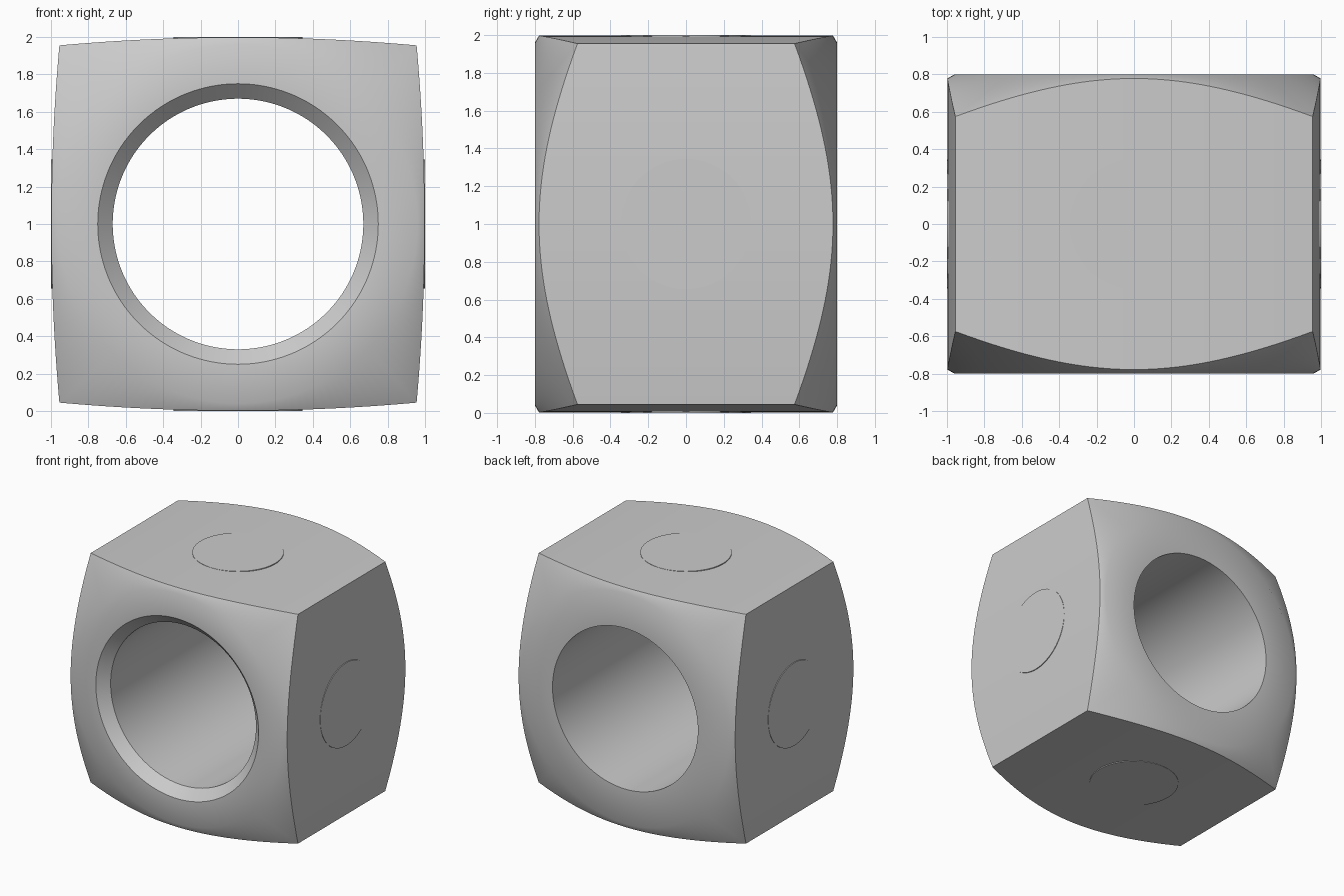
import bpy, bmesh, math
from mathutils import Matrix, Vector

if "Cube" in bpy.data.objects:
    bpy.data.objects.remove(bpy.data.objects["Cube"], do_unlink=True)

grey = bpy.data.materials.new("plain_grey")
grey.use_nodes = True
COLOUR = (0.6, 0.6, 0.6, 1)
grey.diffuse_color = COLOUR
grey.node_tree.nodes["Principled BSDF"].inputs["Base Color"].default_value = COLOUR

CENTRE_Z = 1.0
SEGMENTS = 160               # divisible by 8, so the corners fall on a segment
HALF_DEPTH = 0.80
APEX, CORNER = 0.998, 0.955  # bowed side: middle and corner distance
FLAT_R = 0.96                # where the turned 30 degree chamfer starts
BORE_R, MOUTH_R = 0.67, 0.75

SAG = APEX - CORNER
ARC_R = (CORNER ** 2 + SAG ** 2) / (2 * SAG)
ARC_D = ARC_R - APEX


def finish(bm, name, angle):
    bmesh.ops.recalc_face_normals(bm, faces=bm.faces[:])
    mesh = bpy.data.meshes.new(name)
    bm.to_mesh(mesh)
    bm.free()
    mesh.materials.append(grey)
    obj = bpy.data.objects.new(name, mesh)
    bpy.context.collection.objects.link(obj)
    bpy.ops.object.select_all(action="DESELECT")
    obj.select_set(True)
    bpy.context.view_layer.objects.active = obj
    bpy.ops.object.shade_smooth_by_angle(angle=math.radians(angle))
    return obj


def outline_radius(a):
    """Distance to the bowed square outline in direction a."""
    phi = (a + math.pi / 4) % (math.pi / 2) - math.pi / 4
    return -ARC_D * math.cos(phi) + math.sqrt(ARC_R ** 2 - (ARC_D * math.sin(phi)) ** 2)


# Body: closed loops of (radius, y) swept around the bore axis
bm = bmesh.new()
loops = []
for i in range(SEGMENTS):
    a = 2 * math.pi * i / SEGMENTS
    r = outline_radius(a)
    edge = HALF_DEPTH - (r - FLAT_R) * math.tan(math.radians(30))
    section = [(BORE_R, HALF_DEPTH), (FLAT_R, HALF_DEPTH), (r, edge),
               (r, -edge), (FLAT_R, -HALF_DEPTH), (MOUTH_R, -HALF_DEPTH),
               (BORE_R, -HALF_DEPTH + MOUTH_R - BORE_R)]
    loops.append([bm.verts.new((s * math.cos(a), y, CENTRE_Z + s * math.sin(a)))
                  for s, y in section])
for i, this in enumerate(loops):
    nxt = loops[(i + 1) % SEGMENTS]
    for j in range(len(this)):
        k = (j + 1) % len(this)
        bm.faces.new((this[j], this[k], nxt[k], nxt[j]))
finish(bm, "bored_block", 35)

# Shallow round pads on the four bowed sides
for name, d in (("top_pad", (0, 0, 1)), ("bottom_pad", (0, 0, -1)),
                ("left_pad", (1, 0, 0)), ("right_pad", (-1, 0, 0))):
    d = Vector(d)
    turn = Vector((0, 0, 1)).rotation_difference(d).to_matrix().to_4x4()
    place = Matrix.Translation(Vector((0, 0, CENTRE_Z)) + d * 0.975)
    bm = bmesh.new()
    bmesh.ops.create_cone(bm, cap_ends=True, segments=96, radius1=0.345,
                          radius2=0.345, depth=0.05, matrix=place @ turn)
    finish(bm, name, 35)
